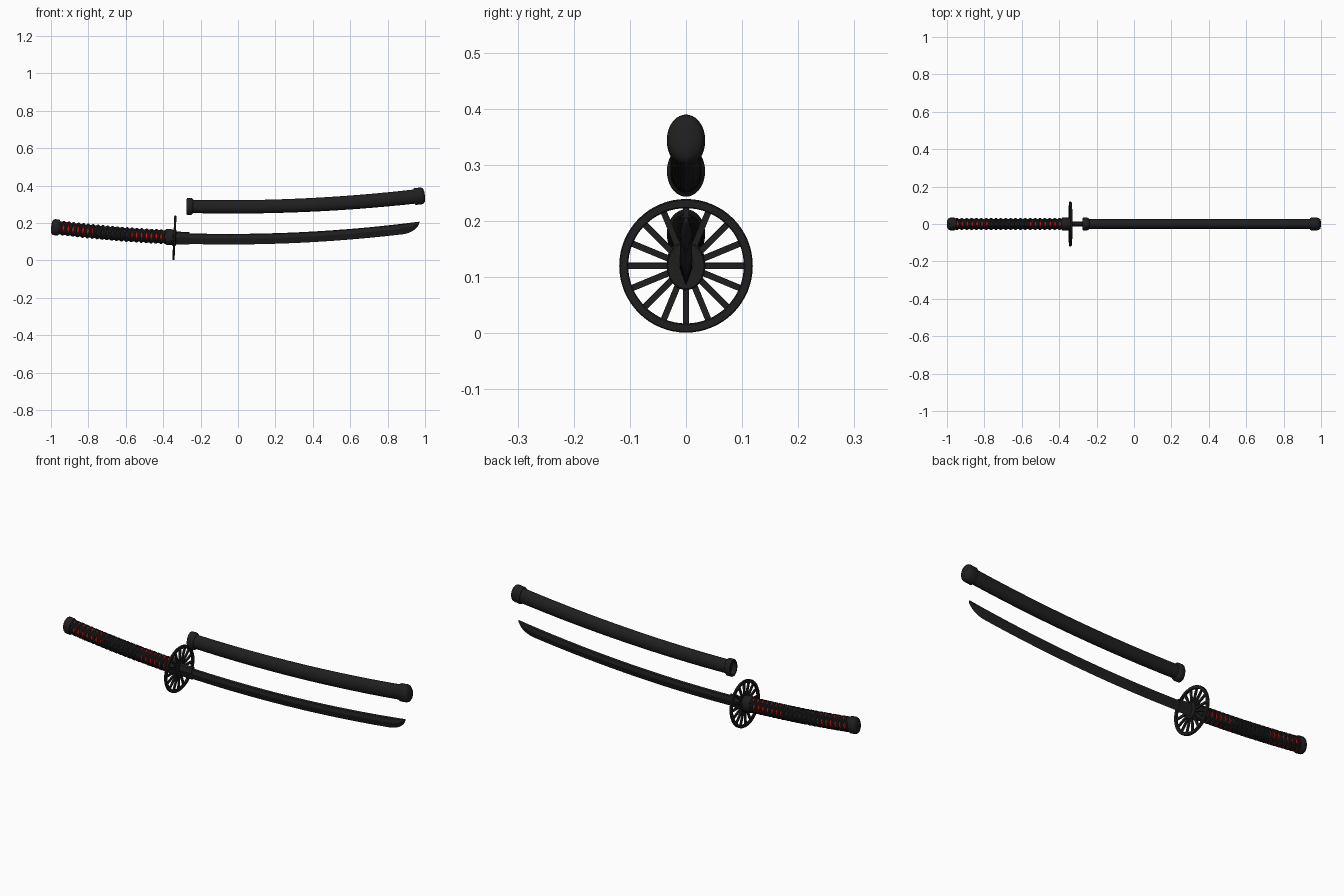
import bpy, bmesh, math
from mathutils import Matrix, Vector

if "Cube" in bpy.data.objects:
    bpy.data.objects.remove(bpy.data.objects["Cube"])

def mat(name, c):
    m = bpy.data.materials.new(name)
    m.diffuse_color = (*c, 1)
    m.use_nodes = True
    m.node_tree.nodes["Principled BSDF"].inputs["Base Color"].default_value = m.diffuse_color
    return m

BLACK = mat("black", (0.014, 0.014, 0.014))
RED = mat("red", (0.6, 0.006, 0.006))

def curve(z0, b):
    """Shared gentle upward bow; returns height and tangent slope at x."""
    return lambda x: (z0 + b * (x + 0.05) ** 2, 2 * b * (x + 0.05))

SHEATH = curve(0.286, 0.0557)
HANDLE = curve(0.118, 0.069)

def place(path, x, y, h):
    """Point at offset (y, h) on the cross-section plane of the path."""
    z, s = path(x)
    n = Vector((-s, 0, 1)).normalized()
    return Vector((x, y, z)) + n * h

def finish(name, bm, mats=(BLACK,), angle=35):
    bmesh.ops.recalc_face_normals(bm, faces=bm.faces)
    me = bpy.data.meshes.new(name)
    bm.to_mesh(me)
    bm.free()
    for m in mats:
        me.materials.append(m)
    o = bpy.data.objects.new(name, me)
    bpy.context.collection.objects.link(o)
    bpy.ops.object.select_all(action='DESELECT')
    o.select_set(True)
    bpy.context.view_layer.objects.active = o
    bpy.ops.object.shade_smooth_by_angle(angle=math.radians(angle))
    return o

def skin(bm, rings, loop=False):
    """Bridge closed rings of points, capping the ends unless looped."""
    vs = [[bm.verts.new(p) for p in r] for r in rings]
    n = len(vs[0])
    pairs = list(zip(vs, vs[1:])) + ([(vs[-1], vs[0])] if loop else [])
    for a, b in pairs:
        for i in range(n):
            j = (i + 1) % n
            bm.faces.new((a[i], a[j], b[j], b[i]))
    if not loop:
        bm.faces.new(vs[0])
        bm.faces.new(vs[-1])

def tube(name, path, stations, n=36):
    """Elliptical loft; stations are (x, half width, half height)."""
    bm = bmesh.new()
    skin(bm, [[place(path, x, a * math.cos(2 * math.pi * i / n), b * math.sin(2 * math.pi * i / n))
               for i in range(n)] for x, a, b in stations])
    return finish(name, bm)

# Sheath: body, open mouth collar, rounded end cap
tube("sheath_body", SHEATH, [(-0.25 + 1.2 * i / 16, 0.028, 0.035 + 0.003 * i / 16) for i in range(17)])
tube("sheath_mouth", SHEATH, [(-0.235, 0.023, 0.03), (-0.245, 0.032, 0.043), (-0.249, 0.034, 0.045),
                              (-0.271, 0.034, 0.045), (-0.275, 0.032, 0.043), (-0.275, 0.025, 0.034),
                              (-0.252, 0.023, 0.032)])
tube("sheath_end_cap", SHEATH, [(0.943, 0.027, 0.036), (0.943, 0.032, 0.043), (0.947, 0.034, 0.045),
                                (0.978, 0.034, 0.045), (0.988, 0.032, 0.042), (0.995, 0.026, 0.034),
                                (0.999, 0.012, 0.016)])

# Handle: pommel, front collar
tube("pommel", HANDLE, [(-0.957, 0.027, 0.036), (-0.957, 0.032, 0.041), (-0.961, 0.034, 0.043),
                        (-0.982, 0.034, 0.043), (-0.99, 0.031, 0.04), (-0.996, 0.024, 0.031),
                        (-0.999, 0.012, 0.016)])
tube("handle_collar", HANDLE, [(-0.387, 0.027, 0.036), (-0.387, 0.032, 0.04), (-0.384, 0.034, 0.042),
                               (-0.352, 0.034, 0.042), (-0.349, 0.032, 0.04)])

# Handle core: red at both ends, black in the middle
X0, X1, CELLS = -0.96, -0.385, 22
pitch = (X1 - X0) / CELLS
core = tube("handle_core", HANDLE, [(X0 + pitch * i, 0.026, 0.034) for i in range(CELLS + 1)])
core.data.materials.append(RED)
for p in core.data.polygons:
    k = (p.center.x - X0) / pitch
    p.material_index = 1 if k < 7 or k > 15 else 0

# Handle wrap: crossing straps on both sides, meeting as ribs above and below
bm = bmesh.new()
W = 0.0065
for k in range(CELLS):
    for side in (-1, 1):
        for d in (0, 1):
            rings = []
            for i in range(13):
                t = math.pi * (0.5 - i / 12)
                f = i / 12 if d == 0 else 1 - i / 12
                xc = X0 + pitch * (k + f)
                ring = []
                for dx, e in ((-W, -0.001), (-W, 0.002), (-W * 0.5, 0.0045), (W * 0.5, 0.0045), (W, 0.002), (W, -0.001)):
                    e += 0.0007 * d
                    ring.append(place(HANDLE, xc + dx, side * (0.026 + e) * math.cos(t),
                                      (0.034 + e) * math.sin(t)))
                rings.append(ring)
            skin(bm, rings)
finish("handle_wrap", bm)

# Guard: spoked wheel square to the handle
TILT = Matrix.Translation((-0.34, 0, 0.12)) @ Matrix.Rotation(0.045, 4, 'Y')
bm = bmesh.new()
prof = [(-0.006, 0.105), (-0.006, 0.117), (-0.004, 0.119), (0.004, 0.119), (0.006, 0.117), (0.006, 0.105),
        (0.004, 0.103), (-0.004, 0.103)]
skin(bm, [[TILT @ Vector((x, r * math.cos(a), r * math.sin(a))) for x, r in prof]
          for a in (2 * math.pi * i / 64 for i in range(64))], loop=True)
finish("guard_rim", bm)

bm = bmesh.new()
for i in range(16):
    m = TILT @ Matrix.Rotation(i * math.pi / 8, 4, 'X') @ Matrix.Translation((0, 0, 0.066))
    bmesh.ops.create_cube(bm, size=1, matrix=m @ Matrix.Diagonal((0.008, 0.011, 0.08, 1)))
finish("guard_spokes", bm)

bm = bmesh.new()
skin(bm, [[TILT @ Vector((x, 0.034 * s * math.cos(a), 0.043 * s * math.sin(a)))
           for a in (2 * math.pi * i / 36 for i in range(36))]
          for x, s in ((-0.011, 0.94), (-0.009, 1), (0.007, 1), (0.009, 0.94))])
finish("guard_hub", bm)

# Blade: ridged section, edge downward, curved up to the tip
def section(x, top, bot, w):
    h = top - bot
    return [(x, 0, top), (x, w * 0.7, top - h * 0.08), (x, w, top - h * 0.45), (x, 0, bot),
            (x, -w, top - h * 0.45), (x, -w * 0.7, top - h * 0.08)]

def blade_ring(x):
    bow = 0.063 * (x + 0.05) ** 2
    f = max(0, (x - 0.88) / 0.09)
    left = math.sqrt(max(0.0004, 1 - f * f))
    top = 0.1415 + bow
    return section(x, top, top - 0.0565 * left, 0.011 * left ** 0.6)

xs = [-0.34 + 1.22 * i / 20 for i in range(21)] + [0.88 + 0.09 * math.sin(math.pi / 2 * i / 10) for i in range(1, 11)]
bm = bmesh.new()
skin(bm, [blade_ring(x) for x in xs])
finish("blade", bm, angle=15)

# Blade collar next to the guard
bm = bmesh.new()
skin(bm, [section(x, 0.149 + 0.063 * (x + 0.05) ** 2, 0.081 + 0.063 * (x + 0.05) ** 2, 0.0135)
          for x in (-0.335, -0.295, -0.26)])
finish("blade_collar", bm, angle=15)
